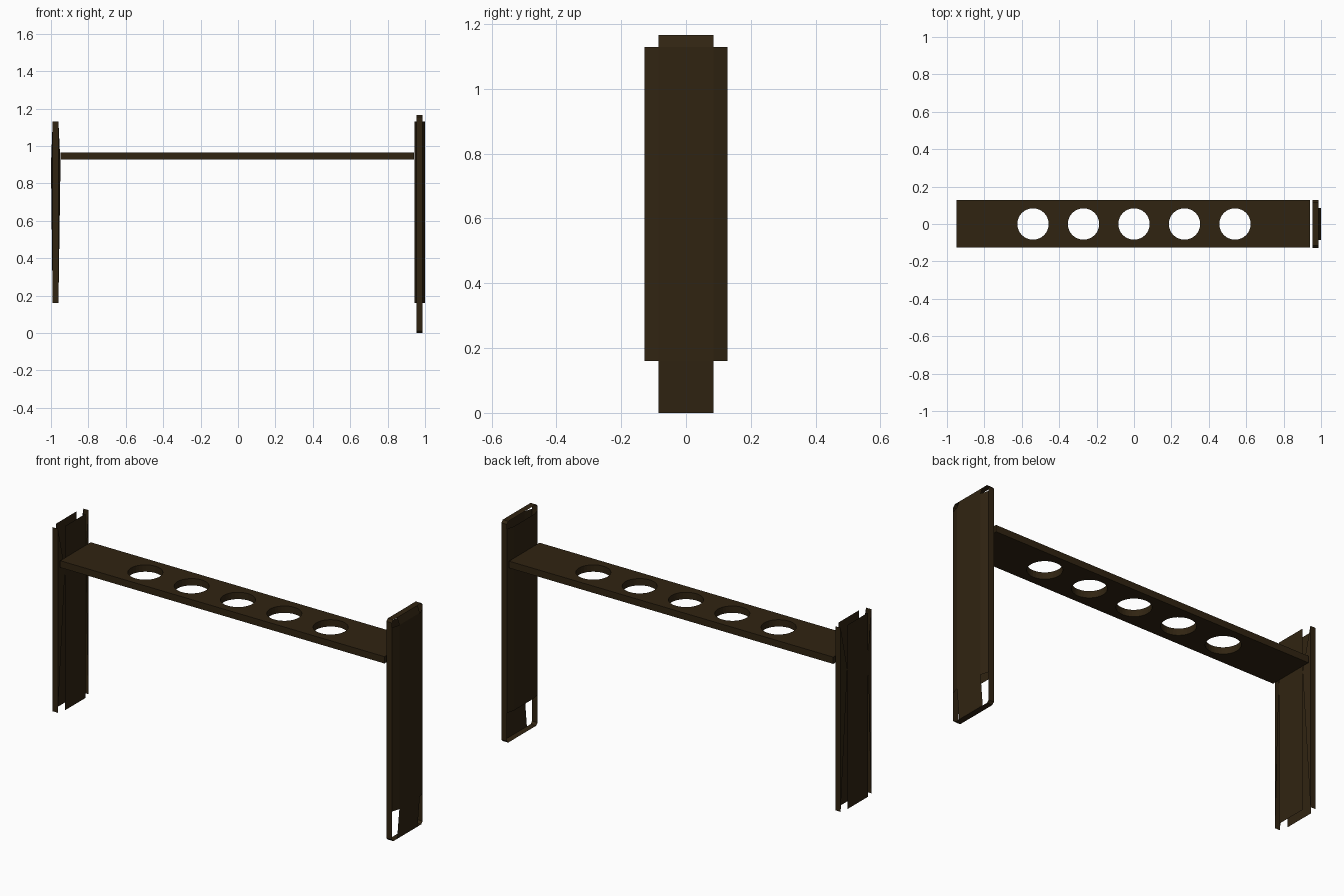
import bpy, math
from mathutils import Vector

cube = bpy.data.objects.get("Cube")
if cube:
    bpy.data.objects.remove(cube, do_unlink=True)

BROWN = (0.030, 0.0175, 0.0058, 1)
mat = bpy.data.materials.new("dark_brown")
mat.diffuse_color = BROWN
mat.use_nodes = True
mat.node_tree.nodes["Principled BSDF"].inputs["Base Color"].default_value = BROWN

HY, HP = 0.128, 0.085          # half depth of the leg and of its flat panels
Z0, Z1, TOP = 0.16, 1.13, 1.166  # panel bottom, panel top, leg top


def sheets(name, polys, centre):
    """Thin faces whose normals point away from the centre."""
    verts, faces = [], []
    for poly in polys:
        pts = [Vector(p) for p in poly]
        n = (pts[1] - pts[0]).cross(pts[2] - pts[0])
        mid = sum(pts, Vector()) / len(pts)
        if n.dot(mid - Vector(centre)) < 0:
            pts.reverse()
        faces.append(range(len(verts), len(verts) + len(pts)))
        verts += pts
    mesh = bpy.data.meshes.new(name)
    mesh.from_pydata(verts, [], [list(f) for f in faces])
    mesh.materials.append(mat)
    ob = bpy.data.objects.new(name, mesh)
    bpy.context.collection.objects.link(ob)
    return ob


def panel(x):
    return [(x, -HP, Z0), (x, HP, Z0), (x, HP, Z1), (x, -HP, Z1)]


def side_bevel(xr, xp, s):
    return [(xr, s * HY, Z0), (xr, s * HY, Z1), (xp, s * HP, Z1), (xp, s * HP, Z0)]


def side_wedge(xr, xp, s):
    return [(xr, s * HY, Z0), (xr, s * HY, Z1), (xp, s * HP, 0.90)]


# Right-hand (+x) leg: closed rim, chamfered outer face, inner face
A, B, IN, OUT = 0.955, 0.987, 0.944, 1.0
mid = (0.971, 0, 0.6)
c = 0.012
loop = [(-HY, c), (-HY + c, 0), (HY - c, 0), (HY, c),
        (HY, TOP - c), (HY - c, TOP), (-HY + c, TOP), (-HY, TOP - c)]
rim = [[(A, *p), (B, *p), (B, *q), (A, *q)] for p, q in zip(loop, loop[1:] + loop[:1])]
sheets("left_leg_rim", rim, mid)
outer = [panel(OUT)] + [side_bevel(B, OUT, s) for s in (-1, 1)]
for zr, zp in ((0, Z0), (TOP, Z1)):
    outer.append([(B, -HP, zr), (B, HP, zr), (OUT, HP, zp), (OUT, -HP, zp)])
sheets("left_leg_outer_face", outer, mid)
sheets("left_leg_inner_face", [panel(IN)] + [side_bevel(A, IN, s) for s in (-1, 1)], mid)

# Opposite (-x) leg: open at top and bottom, joined by tapering wedges
A, B, IN, OUT = -0.960, -0.991, -0.949, -1.0
mid = (-0.975, 0, 0.6)
sheets("right_leg_rim", [[(A, s * HY, Z0), (B, s * HY, Z0), (B, s * HY, Z1), (A, s * HY, Z1)]
                         for s in (-1, 1)], mid)
for name, xr, xp in (("outer", B, OUT), ("inner", A, IN)):
    sheets(f"right_leg_{name}_face",
           [panel(xp)] + [side_wedge(xr, xp, s) for s in (-1, 1)], mid)

# Crossbeam with five round holes
curve = bpy.data.curves.new("crossbeam", "CURVE")
curve.dimensions = "2D"
curve.fill_mode = "BOTH"
curve.extrude = 0.018


def outline(pts):
    sp = curve.splines.new("POLY")
    sp.points.add(len(pts) - 1)
    for p, (x, y) in zip(sp.points, pts):
        p.co = (x, y, 0, 1)
    sp.use_cyclic_u = True


outline([(-0.948, -0.126), (0.942, -0.126), (0.942, 0.128), (-0.948, 0.128)])
for i in range(-2, 3):
    outline([(i * 0.27 + 0.084 * math.cos(k * math.pi / 16),
              0.084 * math.sin(k * math.pi / 16)) for k in range(32)])
curve.materials.append(mat)
beam = bpy.data.objects.new("crossbeam", curve)
beam.location.z = 0.946
bpy.context.collection.objects.link(beam)
bpy.ops.object.select_all(action="DESELECT")
beam.select_set(True)
bpy.context.view_layer.objects.active = beam
bpy.ops.object.convert(target="MESH")
bpy.ops.object.shade_flat()
